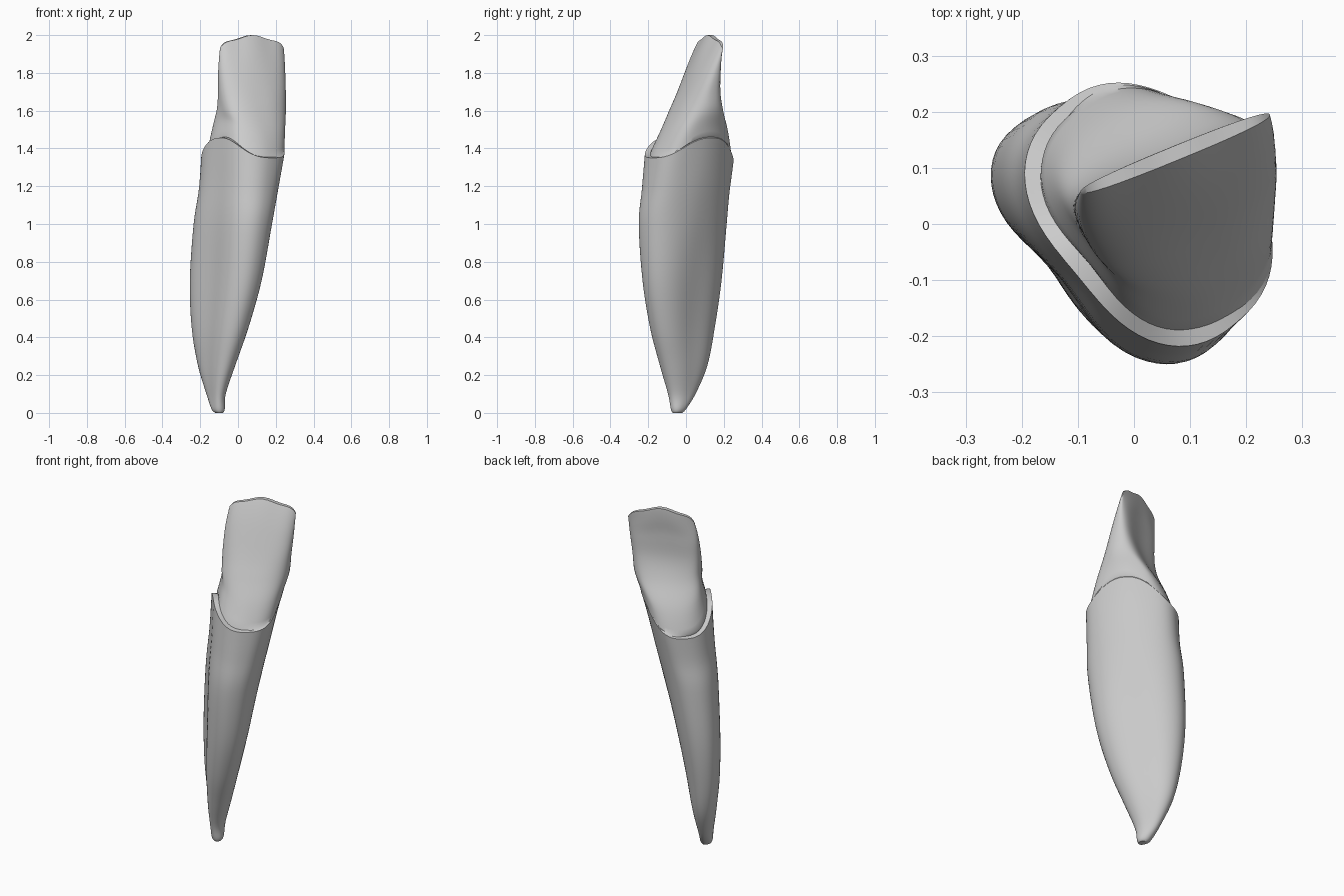
import bpy
import math

SIDES = 64        # points around each cross-section
STEPS = 5         # smooth rings between listed levels
EDGE_Z = 1.928    # nominal height of the biting edge
RIM_Z = 1.383     # nominal height of the shoulder

cube = bpy.data.objects.get("Cube")
if cube:
    bpy.data.objects.remove(cube, do_unlink=True)

grey = bpy.data.materials.new("tooth grey")
grey.use_nodes = True
COLOUR = (0.6, 0.6, 0.6, 1)
grey.diffuse_color = COLOUR
grey.node_tree.nodes["Principled BSDF"].inputs["Base Color"].default_value = COLOUR


def smooth(low, high, value):
    t = min(max((value - low) / (high - low), 0), 1)
    return t * t * (3 - 2 * t)


def spline(rows):
    """Catmull-Rom interpolation through rows of section settings."""
    out = []
    for i in range(len(rows) - 1):
        before, after = rows[max(i - 1, 0)], rows[min(i + 2, len(rows) - 1)]
        for s in range(STEPS):
            t = s / STEPS
            out.append([b + 0.5 * t * (c - a + t * (2 * a - 5 * b + 4 * c - d
                        + t * (3 * (b - c) + d - a)))
                        for a, b, c, d in zip(before, rows[i], rows[i + 1], after)])
    return out + [list(rows[-1])]


def section(row):
    """Rounded, turned cross-section fitted to its x and y limits."""
    z, x0, x1, y0, y1, turn, ratio, left, right = row
    c, s = math.cos(math.radians(turn)), math.sin(math.radians(turn))
    power = 0.9 - 0.1 * smooth(1.0, 1.6, z)
    # shoulder scallop, worn edge and hollow back fade in and out with height
    scallop = smooth(0.95, RIM_Z, z) * (1 - smooth(RIM_Z, 1.68, z))
    worn = smooth(1.65, EDGE_Z, z)
    cup = 0.42 * smooth(1.42, 1.74, z) * (1 - smooth(1.8, EDGE_Z, z))
    flat, heights = [], []
    for k in range(SIDES):
        a = 2 * math.pi * k / SIDES
        u = math.copysign(abs(math.cos(a)) ** power, math.cos(a))
        v = math.copysign(abs(math.sin(a)) ** power, math.sin(a))
        rim = 0.063 * math.cos(2 * a) + 0.01 * math.cos(4 * a) - 0.02 * math.sin(a)
        rise = 0.06 * (1 - u ** 6) + 0.012 * math.cos(5 * u)
        heights.append(z + rim * scallop + rise * worn)
        # long grooves (or a bulge) on the two sides
        groove = left if u < 0 else right
        width = u * (1 - groove * math.exp(-(v / 0.5) ** 2))
        depth = v * ratio
        if v > 0:
            depth *= 1 - cup * (1 - u * u)
        flat.append((width * c - depth * s, width * s + depth * c))
    xs, ys = zip(*flat)

    def fit(value, values, low, high):
        return low + (value - min(values)) / (max(values) - min(values)) * (high - low)

    return [(fit(x, xs, x0, x1), fit(y, ys, y0, y1), h)
            for (x, y), h in zip(flat, heights)]


def inset(ring):
    """Step inwards for the ledge, narrow on the back left side."""
    cx, cy = (sum(p[i] for p in ring) / SIDES for i in (0, 1))
    out = []
    for x, y, z in ring:
        dx, dy = x - cx, y - cy
        r = math.hypot(dx, dy)
        facing = (dx * 0.8 + dy * 0.6) / r
        step = 0.03 - 0.028 * smooth(-0.4, 0.6, facing)
        out.append((x - dx / r * step, y - dy / r * step, z + 0.004))
    return out


def loft(name, rings, caps):
    verts = [p for ring in rings for p in ring]
    faces = [(r * SIDES + k, r * SIDES + (k + 1) % SIDES,
              (r + 1) * SIDES + (k + 1) % SIDES, (r + 1) * SIDES + k)
             for r in range(len(rings) - 1) for k in range(SIDES)]
    if "bottom" in caps:
        faces.append(tuple(reversed(range(SIDES))))
    if "top" in caps:
        # bridge the narrow edge from front to back
        first, half = (len(rings) - 1) * SIDES, SIDES // 2
        for k in range(half):
            a, b = first + k, first + k + 1
            c, d = first + (SIDES - k - 1) % SIDES, first + (SIDES - k) % SIDES
            faces.append(tuple(dict.fromkeys((a, b, c, d))))
    mesh = bpy.data.meshes.new(name)
    mesh.from_pydata(verts, [], faces)
    mesh.materials.append(grey)
    obj = bpy.data.objects.new(name, mesh)
    bpy.context.collection.objects.link(obj)
    bpy.ops.object.select_all(action="DESELECT")
    obj.select_set(True)
    bpy.context.view_layer.objects.active = obj
    bpy.ops.object.shade_smooth_by_angle(angle=math.radians(40))


# Root: height, x limits, y limits, turn, depth ratio, right and left grooves
root_levels = [
    (0, -.12, -.08, -.07, -.02, 40, 1.2, 0, 0),
    (.02, -.14, -.07, -.08, .0, 40, 1.2, 0, 0),
    (.1, -.167, -.065, -.095, .05, 40, 1.5, .08, .04),
    (.25, -.212, -.015, -.138, .113, 40, 1.75, .17, .08),
    (.45, -.245, .055, -.19, .152, 40, 1.85, .23, .12),
    (.7, -.255, .125, -.23, .188, 40, 1.82, .24, .1),
    (1.0, -.235, .18, -.25, .215, 40, 1.65, .18, .0),
    (1.2, -.208, .215, -.233, .23, 40, 1.5, .12, -.08),
    (RIM_Z, -.195, .247, -.218, .252, 40, 1.4, .06, -.15),
]
root_rings = [section(row) for row in spline(root_levels)]
ledge = inset(root_rings[-1])
loft("root", root_rings + [ledge], {"bottom"})

# Crown: rises from the ledge to the thin biting edge
crown_levels = [
    (RIM_Z, -.17, .245, -.19, .245, 40, 1.4, .06, -.15),
    (1.5, -.137, .25, -.135, .225, 34, 1.15, .05, -.13),
    (1.6, -.112, .254, -.09, .197, 27, .75, .03, -.05),
    (1.7, -.106, .253, -.045, .182, 24, .5, 0, 0),
    (1.8, -.105, .25, 0, .184, 22, .3, 0, 0),
    (1.88, -.1, .246, .035, .19, 22, .15, 0, 0),
    (EDGE_Z, -.095, .242, .055, .197, 22, .07, 0, 0),
]
crown_rings = [section(row) for row in spline(crown_levels)]
crown_rings[0] = ledge
loft("crown", crown_rings, {"top"})
